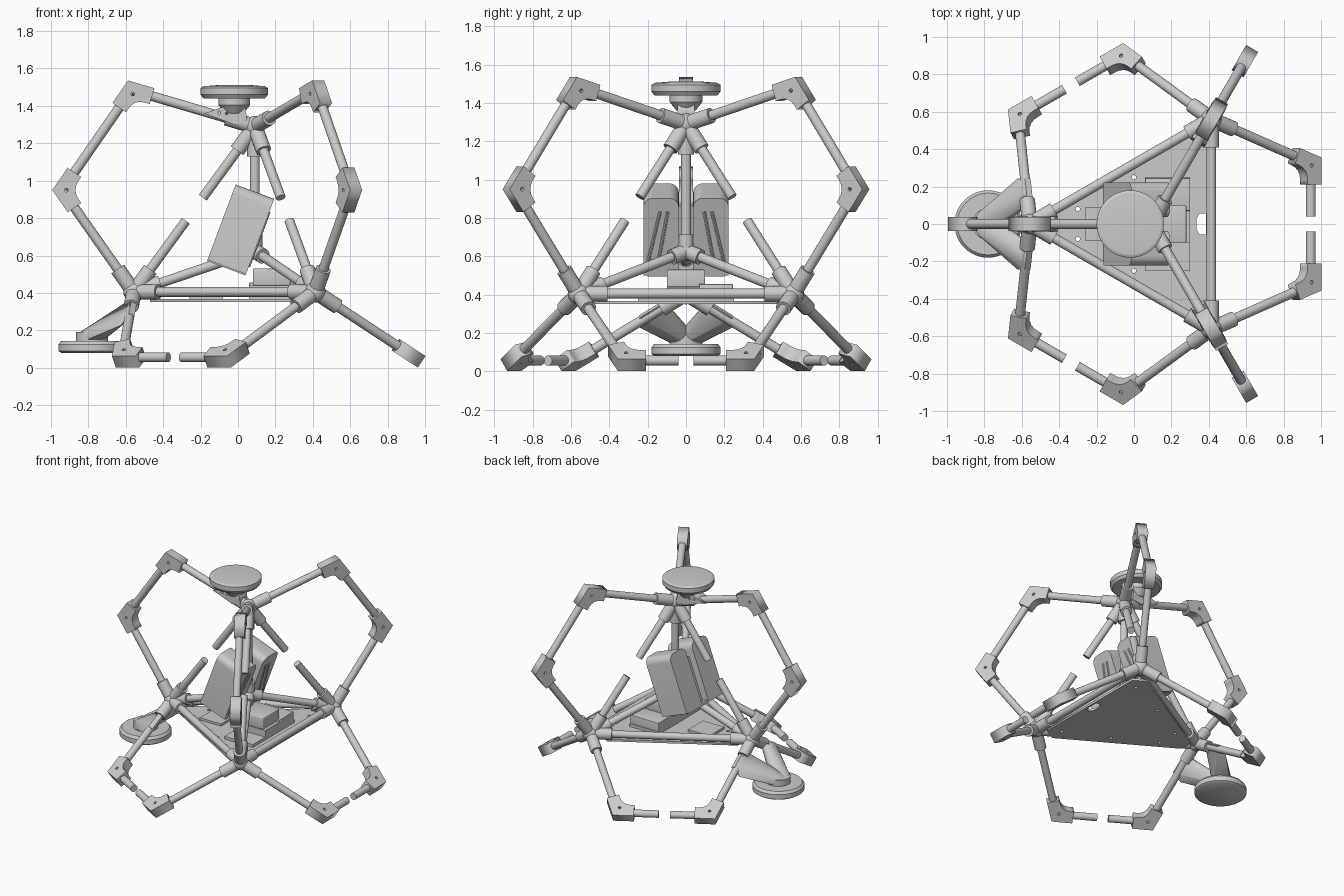
import bpy, bmesh
from math import sin, cos, pi, radians
from mathutils import Vector as V, Matrix as M

if "Cube" in bpy.data.objects:
    bpy.data.objects.remove(bpy.data.objects["Cube"])

CX = 0.09                                  # axis of the three-fold symmetry
ROD, SOCK = 0.026, 0.041


def spin(p, k):
    """Rotate a point k thirds of a turn about the frame axis."""
    q = M.Rotation(k * 2 * pi / 3, 3, 'Z') @ (V(p) - V((CX, 0, 0)))
    return q + V((CX, 0, 0))


def finish(name, bm, smooth=True):
    me = bpy.data.meshes.new(name)
    bmesh.ops.recalc_face_normals(bm, faces=bm.faces)
    bm.to_mesh(me)
    bm.free()
    ob = bpy.data.objects.new(name, me)
    bpy.context.collection.objects.link(ob)
    if smooth:
        select(ob)
        bpy.ops.object.shade_smooth_by_angle(angle=radians(35))
    return ob


def select(ob):
    bpy.ops.object.select_all(action='DESELECT')
    ob.select_set(True)
    bpy.context.view_layer.objects.active = ob


def cyl(bm, p, q, r1, r2=None, n=20):
    p, q = V(p), V(q)
    d = q - p
    mat = M.Translation((p + q) / 2) @ d.to_track_quat('Z', 'Y').to_matrix().to_4x4()
    bmesh.ops.create_cone(bm, cap_ends=True, segments=n, radius1=r1,
                          radius2=r1 if r2 is None else r2, depth=d.length, matrix=mat)


def rods(name, pairs, r=ROD):
    bm = bmesh.new()
    for p, q in pairs:
        cyl(bm, p, q, r)
    return finish(name, bm)


def plate(name, outlines, half, mat):
    """Flat extruded shape; outlines after the first are holes."""
    cu = bpy.data.curves.new(name, 'CURVE')
    cu.dimensions, cu.fill_mode, cu.extrude = '2D', 'BOTH', half
    for pts in outlines:
        s = cu.splines.new('POLY')
        s.points.add(len(pts) - 1)
        for sp, p in zip(s.points, pts):
            sp.co = (p[0], p[1], 0, 1)
        s.use_cyclic_u = True
    ob = bpy.data.objects.new(name, cu)
    bpy.context.collection.objects.link(ob)
    ob.matrix_world = mat
    select(ob)
    bpy.ops.object.convert(target='MESH')
    return ob


def circle(x, y, r, n=12):
    return [(x + r * cos(2 * pi * i / n), y + r * sin(2 * pi * i / n)) for i in range(n)]


def elbow(name, p, a, b, w=0.044, L=0.115):
    """Gusseted corner joint at p between rods heading to a and b."""
    p = V(p)
    u, d = (V(a) - p).normalized(), (V(b) - p).normalized()
    n = u.cross(d).normalized()
    v = n.cross(u)
    d1, d2 = V((1, 0)), V((d.dot(u), d.dot(v)))
    n1, n2 = V((0, -1)), V((-d2.y, d2.x))
    bis = (d1 + d2).normalized()
    miter = w / sin(d1.angle(d2) / 2)
    q1, q2, qc = d1 * 0.09 - n1 * w, d2 * 0.09 - n2 * w, bis * miter
    fillet = [q1 * (1 - t) ** 2 + qc * 2 * t * (1 - t) + q2 * t * t for t in (0, .25, .5, .75, 1)]
    outline = [d1 * L + n1 * w, d1 * L - n1 * w, *fillet,
               d2 * L - n2 * w, d2 * L + n2 * w, -bis * miter]
    mat = M.Translation(p) @ M((u, v, n)).transposed().to_4x4()
    plate(name, [outline, circle(*(bis * 0.022), 0.01)], 0.037, mat)


def box(name, lo, hi, bevel=0.0, mat=M()):
    bm = bmesh.new()
    lo, hi = V(lo), V(hi)
    bmesh.ops.create_cube(bm, size=1, matrix=mat @ M.Translation((lo + hi) / 2)
                          @ M.Diagonal((*(hi - lo), 1)))
    if bevel:
        bmesh.ops.bevel(bm, geom=bm.edges[:], offset=bevel, segments=3, profile=0.5, affect='EDGES')
    return finish(name, bm, bevel > 0)


# Key points of the tetrahedral frame
T, G = V((CX, 0, 1.29)), V((CX, 0, 0.625))
A = [spin((-0.557, 0, 0.405), k) for k in range(3)]
up1 = [spin((-0.57, 0, 1.485), k) for k in range(3)]
up2 = [spin((-0.94, 0, 0.95), k) for k in range(3)]
lowL = [spin((0.945, -0.325, 0.056), k) for k in range(3)]
lowR = [spin((0.945, 0.325, 0.056), k) for k in range(3)]
gapL = [spin((0.945, -0.04, 0.056), k) for k in range(3)]
gapR = [spin((0.945, 0.04, 0.056), k) for k in range(3)]
near = lambda p: min(A, key=lambda a: (a - p).length)

# Rods
rods("base_rods", [(A[k], A[k - 1]) for k in range(3)])
rods("inner_rods", [(G, T)] + [(G, a) for a in A])
rods("split_edge_rods", [(a, a.lerp(T, 0.43)) for a in A] + [(T, T.lerp(a, 0.43)) for a in A])
rods("upper_loop_rods", [s for k in range(3) for s in
                         ((T, up1[k]), (up1[k], up2[k]), (up2[k], A[k]))])
rods("lower_loop_rods", [s for k in range(3) for s in
                         ((near(lowL[k]), lowL[k]), (lowL[k], gapL[k]),
                          (near(lowR[k]), lowR[k]), (lowR[k], gapR[k]))])

# Corner elbows
for k in range(3):
    elbow("upper_elbow", up1[k], T, up2[k])
    elbow("side_elbow", up2[k], up1[k], A[k])
    elbow("foot_elbow", lowL[k], near(lowL[k]), gapL[k])
    elbow("foot_elbow", lowR[k], near(lowR[k]), gapR[k])


# Hub joints with sockets
def hub(name, c, targets, L, ball):
    bm = bmesh.new()
    bmesh.ops.create_uvsphere(bm, u_segments=20, v_segments=12, radius=ball, matrix=M.Translation(c))
    for t in targets:
        cyl(bm, c, c + (t - c).normalized() * L, SOCK)
    finish(name, bm)


hub("top_hub", T, A + up1 + [G], 0.16, 0.056)
hub("centre_hub", G, A + [T], 0.09, 0.046)
for k, a in enumerate(A):
    feet = [p for p in lowL + lowR if near(p) == a]
    hub("base_hub", a, [T, G, up2[k], A[k - 1], A[k - 2]] + feet, 0.15, 0.056)

# Deck plate with slot and bolt holes
plate("deck_plate",
      [[(-0.47, -0.05), (-0.47, 0.05), (0.31, 0.51), (0.40, 0.46), (0.40, -0.46), (0.31, -0.51)],
       [(0.335, -0.03), (0.35, -0.055), (0.385, -0.055), (0.385, 0.055), (0.35, 0.055), (0.335, 0.03)]]
      + [circle(x, s * y, 0.012) for s in (1, -1) for x, y in ((0.32, 0.4), (0.0, 0.25), (-0.3, 0.08))],
      0.008, M.Translation((0, 0, 0.36)))

# Electronics on the deck
box("main_unit", (0.08, -0.10, 0.44), (0.28, 0.10, 0.53), 0.006)
box("main_unit_base", (0.06, -0.10, 0.365), (0.30, 0.10, 0.44))
box("side_unit", (0.06, 0.07, 0.365), (0.30, 0.245, 0.455), 0.004)
box("wide_tray", (0.06, -0.25, 0.365), (0.30, 0.25, 0.39))
box("small_board", (-0.26, -0.09, 0.365), (-0.08, 0.09, 0.385))

# Tilted twin battery pack with ribs on the front face
tilt = M.Translation((0.015, 0, 0.74)) @ M.Rotation(radians(20.5), 4, 'Y')
for s in (1, -1):
    bm = bmesh.new()
    bmesh.ops.create_cube(bm, size=1, matrix=M.Translation((0, s * 0.13, 0)) @ M.Diagonal((0.22, 0.185, 0.43, 1)))
    tops = [e for e in bm.edges if all(v.co.z > 0.2 for v in e.verts) and
            abs(e.verts[0].co.x - e.verts[1].co.x) > 0.1]
    bmesh.ops.bevel(bm, geom=tops, offset=0.05, segments=6, profile=0.5, affect='EDGES')
    bm.transform(tilt)
    finish("battery_lobe", bm)
    for y0, y1 in ((0.205, 0.135), (0.15, 0.095)):
        rib = M.Translation((0.108, 0, 0))
        bm = bmesh.new()
        cyl(bm, (0.108, s * y0, -0.17), (0.108, s * y1, 0.14), 0.009, n=8)
        bm.transform(tilt)
        finish("battery_rib", bm)
box("battery_web", (-0.06, -0.05, -0.215), (-0.03, 0.05, 0.12), 0, tilt)
box("battery_tray", (-0.11, -0.20, -0.222), (0.11, 0.20, -0.205), 0, tilt)


# Disc antennas
def disc(name, x, levels, n=48):
    bm = bmesh.new()
    for (r1, z1), (r2, z2) in zip(levels, levels[1:]):
        if z2 > z1:
            cyl(bm, (x, 0, z1), (x, 0, z2), r1, r2, n)
    finish(name, bm)


disc("top_antenna", -0.02, [(0.05, 1.36), (0.085, 1.405), (0.085, 1.44), (0.165, 1.44),
                            (0.18, 1.46), (0.18, 1.495), (0.165, 1.505), (0.08, 1.512)])
disc("low_antenna", -0.78, [(0.165, 0.08), (0.18, 0.09), (0.18, 0.125), (0.165, 0.143),
                            (0.085, 0.143), (0.085, 0.19)])


# Antenna brackets
def hull(name, pts):
    bm = bmesh.new()
    for p in pts:
        bm.verts.new(p)
    res = bmesh.ops.convex_hull(bm, input=bm.verts[:])
    inside = [v for v in res['geom_interior'] if isinstance(v, bmesh.types.BMVert)]
    bmesh.ops.delete(bm, geom=inside, context='VERTS')
    bmesh.ops.dissolve_limit(bm, angle_limit=0.02, verts=bm.verts[:], edges=bm.edges[:])
    finish(name, bm)


plate("top_bracket", [[(-0.18, 1.36), (-0.08, 1.395), (0.04, 1.395), (0.05, 1.31), (-0.02, 1.30)],
                      circle(-0.10, 1.365, 0.008), circle(-0.06, 1.36, 0.008)],
      0.045, M.Rotation(pi / 2, 4, 'X'))
for s in (1, -1):
    foot = next(p for p in lowL + lowR if near(p) == A[0] and p.y * s > 0)
    clamp = [A[0].lerp(foot, t) + V((dx, 0, dz)) for t in (0.2, 0.42)
             for dx, dz in ((-0.04, -0.03), (0.0, 0.035), (0.03, 0.02))]
    neck = [(-0.78 + x, y, z) for x, y in circle(0, s * 0.02, 0.065, 16) for z in (0.15, 0.19)]
    hull("low_bracket_arm", clamp + neck)
